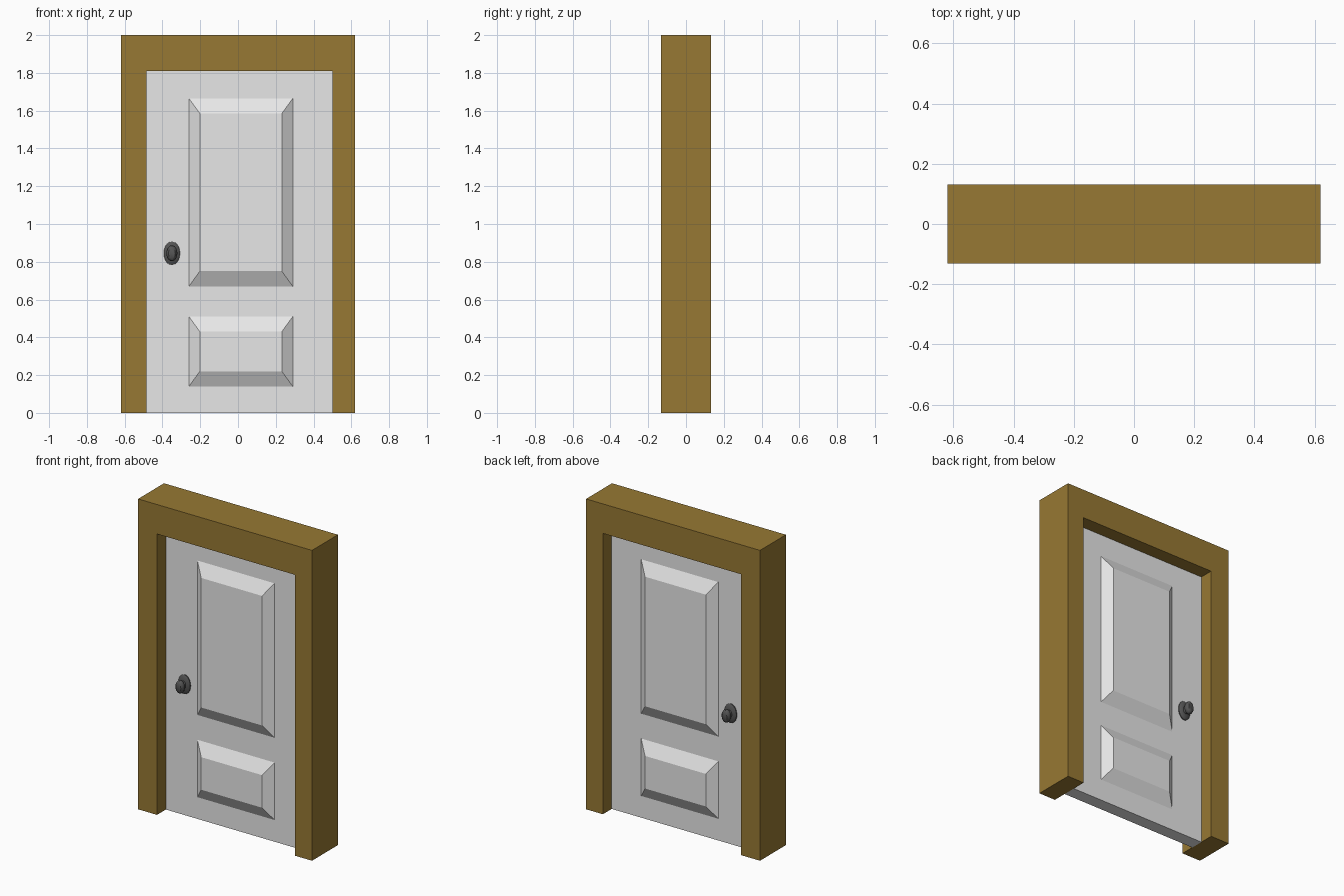
import bpy, bmesh, math

cube = bpy.data.objects.get("Cube")
if cube:
    bpy.data.objects.remove(cube, do_unlink=True)


def material(name, color):
    mat = bpy.data.materials.new(name)
    mat.use_nodes = True
    mat.diffuse_color = color
    mat.node_tree.nodes["Principled BSDF"].inputs["Base Color"].default_value = color
    return mat


def finish(bm, name, mat):
    bmesh.ops.recalc_face_normals(bm, faces=bm.faces)
    mesh = bpy.data.meshes.new(name)
    bm.to_mesh(mesh)
    bm.free()
    mesh.materials.append(mat)
    obj = bpy.data.objects.new(name, mesh)
    bpy.context.collection.objects.link(obj)
    return obj


wood = material("brown wood", (0.31, 0.19, 0.033, 1))
paint = material("white paint", (0.8, 0.8, 0.8, 1))
metal = material("dark metal", (0.09, 0.09, 0.09, 1))

WIDTH, DEPTH, HEIGHT = 0.62, 0.132, 2.0      # half width, half depth, height
LEFT, RIGHT, TOP = 0.50, -0.485, 1.81        # door opening
FACE = 0.042                                 # half thickness of the door

# Frame: arch-shaped outline extruded through its depth
bm = bmesh.new()
outline = [(-WIDTH, 0), (-WIDTH, HEIGHT), (WIDTH, HEIGHT), (WIDTH, 0),
           (LEFT, 0), (LEFT, TOP), (RIGHT, TOP), (RIGHT, 0)]
face = bm.faces.new([bm.verts.new((x, -DEPTH, z)) for x, z in outline])
extruded = bmesh.ops.extrude_face_region(bm, geom=[face])["geom"]
bmesh.ops.translate(bm, vec=(0, 2 * DEPTH, 0),
                    verts=[v for v in extruded if isinstance(v, bmesh.types.BMVert)])
finish(bm, "door_frame", wood)

# Door slab
bm = bmesh.new()
bmesh.ops.create_cube(bm, size=1)
for v in bm.verts:
    v.co = (LEFT if v.co.x > 0 else RIGHT, math.copysign(FACE, v.co.y),
            TOP if v.co.z > 0 else 0)
finish(bm, "door", paint)


# Raised panel with sloping borders
def panel(name, side, low, high):
    bm = bmesh.new()
    rings = []
    for y, dx, dz in ((FACE, 0, 0), (FACE + 0.044, 0.058, 0.08)):
        x0, x1, z0, z1 = -0.26 + dx, 0.29 - dx, low + dz, high - dz
        rings.append([bm.verts.new((x, side * y, z))
                      for x, z in ((x0, z0), (x1, z0), (x1, z1), (x0, z1))])
    base, top = rings
    bm.faces.new(base)
    bm.faces.new(top)
    for i in range(4):
        j = (i + 1) % 4
        bm.faces.new((base[i], base[j], top[j], top[i]))
    finish(bm, name, paint)


# Oval knob: lathed profile of (radius, height), stretched upright
def knob(name, side):
    profile = [(0.043, 0), (0.043, 0.006), (0.036, 0.013), (0.018, 0.016),
               (0.016, 0.03), (0.026, 0.036), (0.029, 0.046), (0.027, 0.057),
               (0.018, 0.066)]
    sides = 20
    bm = bmesh.new()
    rings = []
    for r, h in profile:
        ring = []
        for i in range(sides):
            a = math.tau * i / sides
            ring.append(bm.verts.new((-0.35 + r * math.cos(a), side * (FACE + h),
                                      0.845 + 1.45 * r * math.sin(a))))
        rings.append(ring)
    for low, high in zip(rings, rings[1:]):
        for i in range(sides):
            j = (i + 1) % sides
            bm.faces.new((low[i], low[j], high[j], high[i]))
    bm.faces.new(rings[0])
    bm.faces.new(rings[-1])
    obj = finish(bm, name, metal)
    bpy.ops.object.select_all(action='DESELECT')
    obj.select_set(True)
    bpy.context.view_layer.objects.active = obj
    bpy.ops.object.shade_smooth_by_angle(angle=math.radians(40))


for label, side in (("front", -1), ("back", 1)):
    panel(label + "_upper_panel", side, 0.67, 1.665)
    panel(label + "_lower_panel", side, 0.14, 0.51)
    knob(label + "_knob", side)
